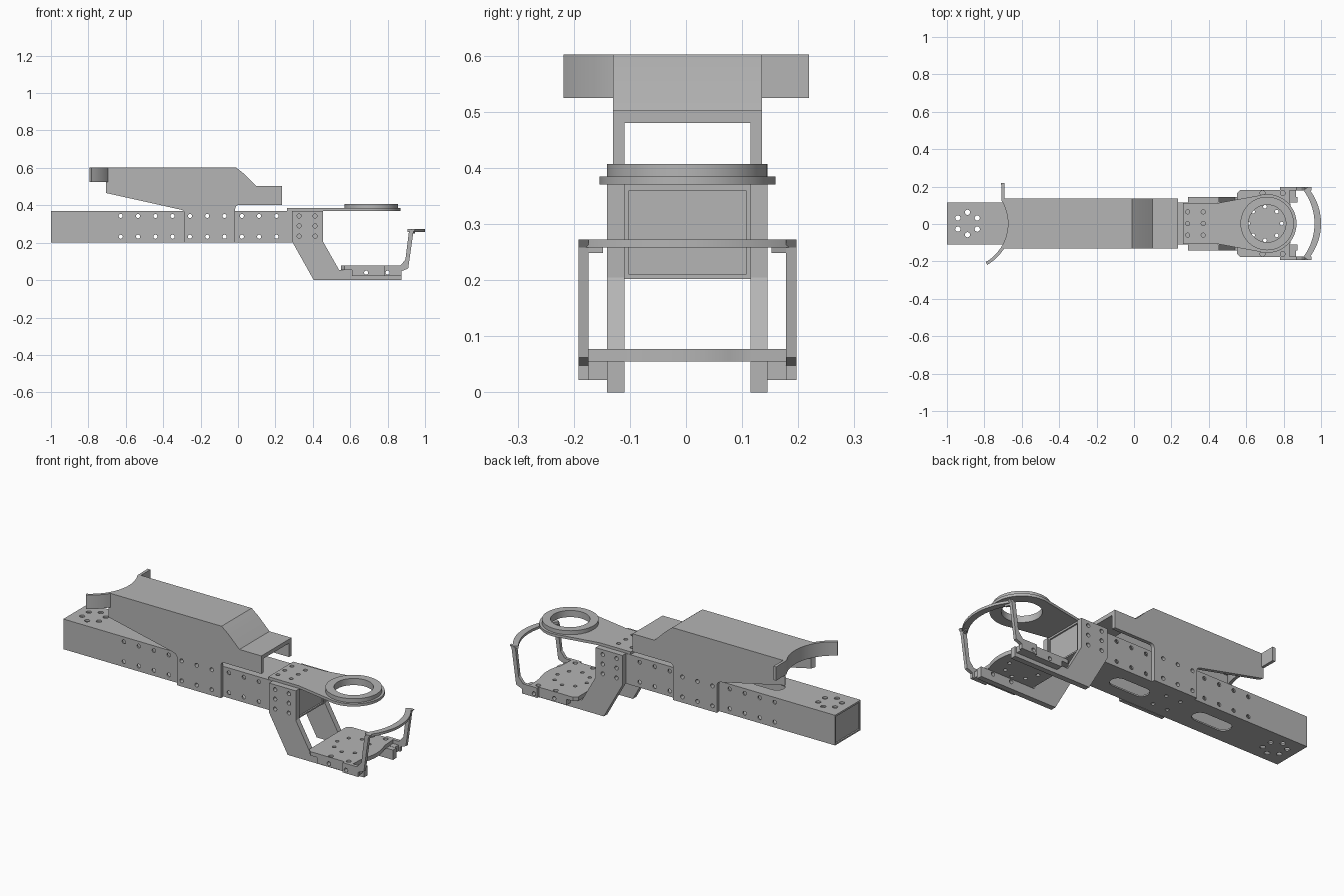
import bpy, bmesh, math
from mathutils import Vector

cube = bpy.data.objects.get("Cube")
if cube:
    bpy.data.objects.remove(cube, do_unlink=True)

grey = bpy.data.materials.new("plain_grey")
grey.use_nodes = True
colour = (0.46, 0.46, 0.46, 1)
grey.diffuse_color = colour
grey.node_tree.nodes["Principled BSDF"].inputs["Base Color"].default_value = colour

MID = 0.0025  # y of the symmetry plane


def add_prism(bm, pts, axis, lo, hi):
    """Extrude a 2D outline along y (points are x,z) or along z (points are x,y)."""
    def place(p, d):
        return (p[0], d + MID, p[1]) if axis == "y" else (p[0], p[1] + MID, d)
    a = [bm.verts.new(place(p, lo)) for p in pts]
    b = [bm.verts.new(place(p, hi)) for p in pts]
    bm.faces.new(a)
    bm.faces.new(b[::-1])
    for i in range(len(pts)):
        j = (i + 1) % len(pts)
        bm.faces.new((a[i], a[j], b[j], b[i]))


def build(name, prisms):
    bm = bmesh.new()
    for p in prisms:
        add_prism(bm, *p)
    bmesh.ops.recalc_face_normals(bm, faces=bm.faces)
    me = bpy.data.meshes.new(name)
    bm.to_mesh(me)
    bm.free()
    me.materials.append(grey)
    ob = bpy.data.objects.new(name, me)
    bpy.context.collection.objects.link(ob)
    return ob


def rect(x0, x1, y0, y1):
    return [(x0, y0), (x1, y0), (x1, y1), (x0, y1)]


def arc(cx, cy, r, a0, a1, n):
    angles = [math.radians(a0 + (a1 - a0) * i / n) for i in range(n + 1)]
    return [(cx + r * math.cos(a), cy + r * math.sin(a)) for a in angles]


def circle(cx, cy, r, n=16):
    return arc(cx, cy, r, 0, 360, n)[:-1]


def slot(cx, length, r):
    h = length / 2 - r
    return arc(cx + h, 0, r, -90, 90, 8) + arc(cx - h, 0, r, 90, 270, 8)


def finish(ob, cutters=()):
    bpy.ops.object.select_all(action="DESELECT")
    ob.select_set(True)
    bpy.context.view_layer.objects.active = ob
    for c in cutters:
        mod = ob.modifiers.new("cut", "BOOLEAN")
        mod.operation = "DIFFERENCE"
        mod.solver = "EXACT"
        mod.object = c
        bpy.ops.object.modifier_apply(modifier=mod.name)
    bpy.ops.object.shade_smooth_by_angle(angle=math.radians(28))
    return ob


# Hole cutters
side_x = [-0.627 + 0.0925 * i for i in range(10)]
side_holes = build("side_hole_cutter",
                   [(circle(x, z, 0.011), "y", -0.3, 0.3) for x in side_x for z in (0.232, 0.343)])
clamp_holes = build("clamp_hole_cutter",
                    [(circle(x, z, 0.011), "y", -0.3, 0.3)
                     for x in (0.327, 0.412) for z in (0.235, 0.29, 0.343)]
                    + [(circle(x, 0.04, 0.011), "y", -0.3, 0.3) for x in (0.685, 0.8)])
beam_slots = build("beam_slot_cutter",
                   [(slot(x, 0.23, 0.042), "z", 0.1, 0.5) for x in (-0.49, 0.03)]
                   + [(circle(x, y, 0.014), "z", 0.1, 0.5) for x, y in circle(-0.89, 0, 0.06, 12)[1::2]]
                   + [(circle(x, y, 0.01), "z", 0.1, 0.3) for x in (-0.25, -0.16) for y in (-0.05, 0.05)])
top_holes = build("top_hole_cutter",
                  [(circle(x, y, 0.011), "z", 0.36, 0.45)
                   for x in (0.287, 0.37) for y in (-0.062, 0, 0.062)]
                  + [(circle(0.712, 0, 0.1, 48), "z", 0.3, 0.5)])
foot_holes = build("foot_hole_cutter",
                   [(circle(x, s * 0.163, 0.013), "z", 0.05, 0.2) for x in (0.687, 0.795) for s in (-1, 1)]
                   + [(circle(x, y, 0.01), "z", 0.05, 0.2) for x, y in circle(0.70, 0, 0.09, 8)])

# Hollow beam with recessed end caps
hollow = build("beam_hollow_cutter", [
    (rect(-0.98, 0.43, 0.21, 0.36), "y", -0.104, 0.104),
    (rect(-1.1, -0.992, 0.21, 0.36), "y", -0.104, 0.104),
    (rect(0.442, 0.6, 0.21, 0.36), "y", -0.104, 0.104)])
beam = build("main_beam", [(rect(-1, 0.45, 0.202, 0.37), "y", -0.1125, 0.1125)])
finish(beam, (hollow, side_holes, beam_slots))

# Saddle cover: a bent shell, open at both ends and below
cover_outline = ([(-0.72, 0.602), (-0.01, 0.602), (0.03, 0.57), (0.1, 0.502), (0.235, 0.502), (0.235, 0.402)]
                 + arc(0.005, 0.382, 0.02, 90, 180, 4) + [(-0.015, 0.2), (-0.285, 0.2)]
                 + arc(-0.31, 0.352, 0.025, 0, 75, 4) + [(-0.72, 0.469)])
inside = build("cover_inside_cutter", [
    ([(-0.9, 0.1), (-0.9, 0.582), (-0.02, 0.582), (0.09, 0.48), (0.4, 0.48), (0.4, 0.1)],
     "y", -0.1125, 0.1125)])
end_round = build("cover_end_cutter", [(circle(-0.912, 0, 0.245, 64), "z", 0.38, 0.7)])
cover = build("saddle_cover", [(cover_outline, "y", -0.1325, 0.1325)])
finish(cover, (inside, end_round, side_holes))

# Curved rest across the end of the cover, straight on one side
rest = (arc(-0.912, 0, 0.255, -60, 31, 24) + [(-0.693, 0.217), (-0.71, 0.217)]
        + arc(-0.912, 0, 0.238, 31, -60, 24))
finish(build("curved_rest", [(rest, "z", 0.525, 0.602)]))

# Ring plate and raised ring
plate = [(0.262, -0.11), (0.45, -0.11)] + arc(0.712, 0, 0.157, -108, 108, 40) + [(0.45, 0.11), (0.262, 0.11)]
finish(build("ring_plate", [(plate, "z", 0.37, 0.385)]), (top_holes,))
finish(build("raised_ring", [(circle(0.712, 0, 0.143, 48), "z", 0.384, 0.407)]), (top_holes,))

# Arms, lugs and handle legs on both sides
arm = [(0.29, 0.37), (0.455, 0.37), (0.455, 0.205), (0.54, 0.055), (0.875, 0.055),
       (0.875, 0), (0.405, 0), (0.29, 0.205)]
leg = [(0.78, 0.022), (0.875, 0.022), (0.875, 0.048), (0.91, 0.062), (0.938, 0.258),
       (0.95, 0.272), (0.93, 0.272), (0.914, 0.26), (0.895, 0.11), (0.868, 0.077), (0.78, 0.077)]
for side, s in (("left", 1), ("right", -1)):
    def span(a, b):
        return sorted((s * a, s * b))
    finish(build(side + "_arm", [(arm, "y", *span(0.1125, 0.143))]), (clamp_holes,))
    finish(build(side + "_lug", [(rect(0.61, 0.865, 0.022, 0.056), "y", *span(0.142, 0.18))]),
           (clamp_holes,))
    finish(build(side + "_handle_leg", [(leg, "y", *span(0.176, 0.194))]), (clamp_holes,))
    # Chamfered brace inside the top corner of the handle
    brace = [(0.917, s * 0.177), (0.935, s * 0.177), (0.947, s * 0.15), (0.934, s * 0.15)]
    finish(build(side + "_handle_brace", [(brace, "z", 0.248, 0.262)]))

# Foot plate with clipped corners and a bowed end
foot = ([(0.55, -0.16), (0.57, -0.18), (0.83, -0.18), (0.835, -0.11)]
        + arc(0.61, 0, 0.245, -22, 22, 10)
        + [(0.835, 0.11), (0.83, 0.18), (0.57, 0.18), (0.55, 0.16)])
finish(build("foot_plate", [(foot, "z", 0.055, 0.077)]), (foot_holes,))

# Bowed handle bar
bow = arc(0.703, 0, 0.297, -40.5, 40.5, 24) + arc(0.668, 0, 0.297, 37, -37, 24)
finish(build("handle_bar", [(bow, "z", 0.258, 0.272)]))

# Remove the cutters
for ob in (side_holes, clamp_holes, beam_slots, top_holes, foot_holes, hollow, inside, end_round):
    bpy.data.objects.remove(ob, do_unlink=True)
